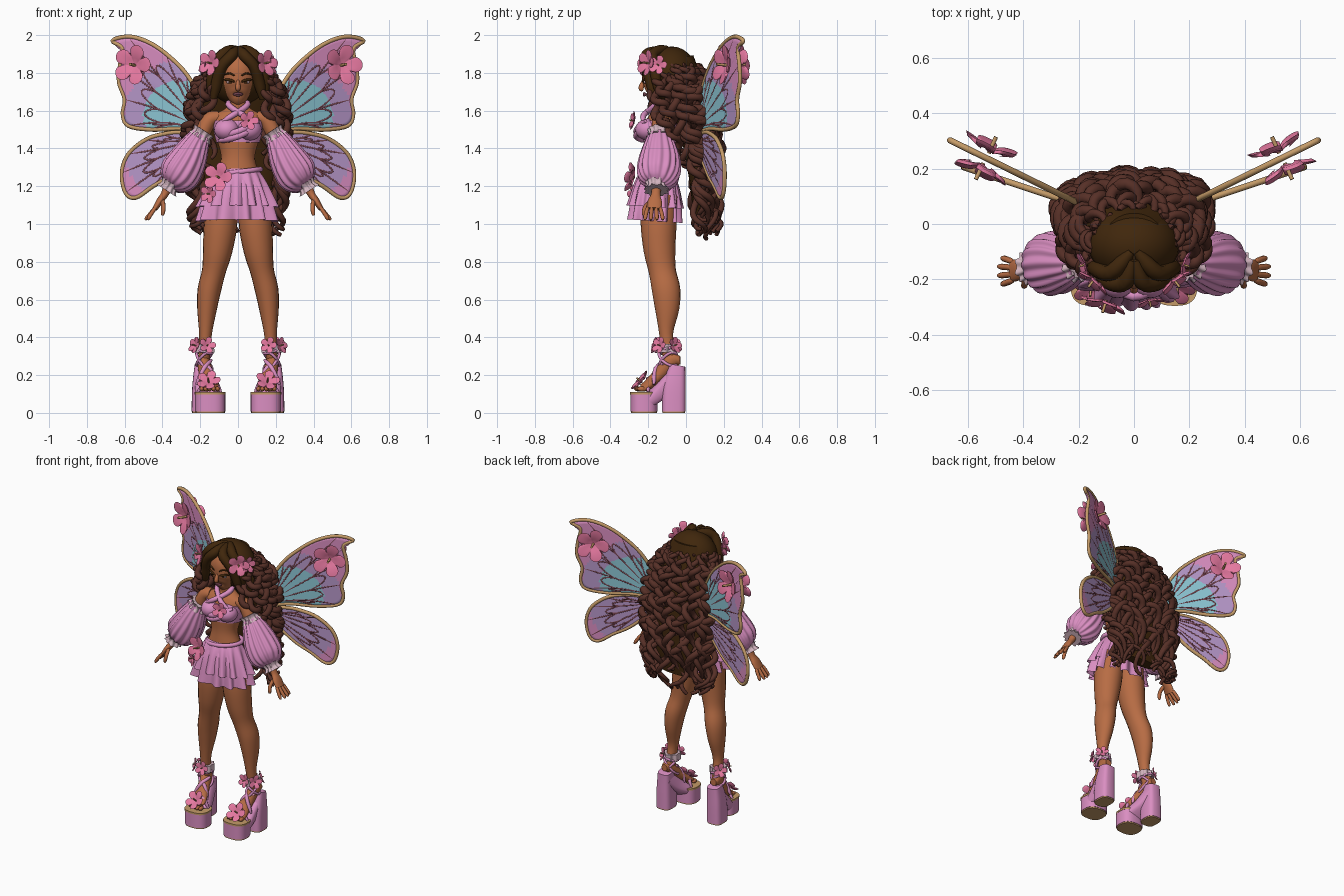
import bpy, bmesh, math, random
from math import sin, cos, pi, tau
from mathutils import Vector

random.seed(4)
if "Cube" in bpy.data.objects:
    bpy.data.objects.remove(bpy.data.objects["Cube"])

def material(name, code):
    rgb = [(int(code[i:i + 2], 16) / 255) ** 2.2 for i in (0, 2, 4)]
    m = bpy.data.materials.new(name)
    m.use_nodes = True
    m.diffuse_color = (*rgb, 1)
    m.node_tree.nodes["Principled BSDF"].inputs["Base Color"].default_value = (*rgb, 1)
    return m

SKIN, DARK, CURL = material("warm_skin", "B66C46"), material("dark_hair", "422B14"), material("curl_brown", "57332B")
PINK, BLOOM, PALE = material("cloth_pink", "D98DC0"), material("flower_pink", "E5789F"), material("frill_pale", "D3B4BF")
LILAC, AQUA = material("wing_lilac", "B596C8"), material("wing_aqua", "8CC6D4")
TAN, PLUM = material("rim_tan", "C49A68"), material("vein_plum", "74454F")

def smooth(pts, k=4, closed=False):
    """Catmull-Rom interpolation of equal length tuples."""
    n, out = len(pts), []
    for i in range(n if closed else n - 1):
        quad = [pts[j % n] if closed else pts[min(max(j, 0), n - 1)] for j in range(i - 1, i + 3)]
        for t in [q / k for q in range(k)]:
            out.append(tuple(b + .5 * t * (c - a + t * (2*a - 5*b + 4*c - d + t * (3*b - a - 3*c + d)))
                             for a, b, c, d in zip(*quad)))
    return out if closed else out + [tuple(pts[-1])]

def add(name, data, mats):
    ob = bpy.data.objects.new(name, data)
    bpy.context.collection.objects.link(ob)
    for m in mats:
        data.materials.append(m)
    bpy.ops.object.select_all(action='DESELECT')
    bpy.context.view_layer.objects.active = ob
    ob.select_set(True)
    return ob

def finish(bm, name, *mats):
    bmesh.ops.recalc_face_normals(bm, faces=bm.faces[:])
    me = bpy.data.meshes.new(name)
    bm.to_mesh(me)
    bm.free()
    ob = add(name, me, mats)
    bpy.ops.object.shade_smooth_by_angle(angle=math.radians(60))
    return ob

def bridge(bm, rows):
    """Faces between successive closed loops of points."""
    loops = [[bm.verts.new(p) for p in row] for row in rows]
    for a, b in zip(loops, loops[1:]):
        for j in range(len(a)):
            bm.faces.new((a[j], a[j - 1], b[j - 1], b[j]))
    return loops

def sweep(name, rings, mat, s=1, n=20, flutes=0, amp=(0, 0), cap=True, k=4, square=1):
    """Loft of ellipses (x, y, z, rx, ry) across their path, optionally pleated."""
    rs, rows, bm = smooth(rings, k), [], bmesh.new()
    for i, (x, y, z, rx, ry) in enumerate(rs):
        t = (Vector(rs[min(i + 1, len(rs) - 1)][:3]) - Vector(rs[max(i - 1, 0)][:3])).normalized()
        u = Vector((0, 1, 0)).cross(t).normalized()
        row, f = [], i / (len(rs) - 1)
        for a in [tau * j / n for j in range(n)]:
            w = 1 + (amp[0] + (amp[1] - amp[0]) * f) * cos(flutes * a + sin(3 * a))
            c, d = [math.copysign(abs(e) ** square, e) for e in (cos(a), sin(a))]
            p = Vector((x, y, z)) + w * (u * rx * c + t.cross(u) * ry * d)
            row.append((p.x * s, p.y, p.z))
        rows.append(row)
    loops = bridge(bm, rows)
    if cap:
        bm.faces.new(loops[0])
        bm.faces.new(loops[-1])
    return finish(bm, name, mat)

def tubes(name, paths, radius, mat, closed=False, taper=.5, k=4, s=1):
    """Round cords along several paths, thinner at the ends."""
    cu = bpy.data.curves.new(name, 'CURVE')
    cu.dimensions, cu.bevel_depth, cu.bevel_resolution, cu.use_fill_caps = '3D', radius, 2, True
    for path in paths:
        pts = smooth([tuple(p) for p in path], k, closed) if k > 1 else path
        sp = cu.splines.new('POLY')
        sp.points.add(len(pts) - 1)
        sp.use_cyclic_u = closed
        for i, (p, q) in enumerate(zip(sp.points, pts)):
            f = i / (len(pts) - 1)
            p.co = (q[0] * s, q[1], q[2], 1)
            p.radius = 1 if closed else taper + (1 - taper) * min(1, 5 * f, 5 * (1 - f))
    add(name, cu, [mat])
    bpy.ops.object.convert(target='MESH')
    bpy.ops.object.shade_smooth()

def ball(name, loc, scale, mat):
    bm = bmesh.new()
    bmesh.ops.create_uvsphere(bm, u_segments=24, v_segments=14, radius=1)
    for v in bm.verts:
        v.co = Vector([c * r + l for c, r, l in zip(v.co, scale, loc)])
    finish(bm, name, mat)

def flower(name, loc, normal, r, s=1):
    """Five broad cupped petals with a stamen."""
    bm, rows = bmesh.new(), []
    loc, normal = Vector((loc[0] * s, *loc[1:])), Vector((normal[0] * s, *normal[1:])).normalized()
    q = normal.to_track_quat('Z', 'Y')
    for f in (.05, .35, .6, .85, 1, .9, .5):
        row, under = [], .12 * (len(rows) > 4)
        for a in [tau * j / 60 for j in range(60)]:
            petal = abs(cos(2.5 * a)) ** .5
            d = r * f * (1 - .5 * f * (1 - petal))
            row.append(loc + q @ Vector((d * cos(a), d * sin(a), r * (.5 * f * (1 - .6 * f) + .18 * f * petal - under))))
        rows.append(row)
    bm.faces.new(bridge(bm, rows)[0])
    finish(bm, name, BLOOM)
    tubes(name + "_stamen", [[loc, loc + normal * r * .6]], r * .07, TAN, k=1, taper=1)

# Torso, neck and head
sweep("torso", [(0, -.14, 1.1, .15, .1), (0, -.14, 1.2, .145, .095), (0, -.145, 1.29, .105, .077), (0, -.145, 1.36, .09, .07),
                (0, -.14, 1.44, .11, .08), (0, -.135, 1.52, .13, .085), (0, -.13, 1.57, .135, .065),
                (0, -.125, 1.61, .07, .045), (0, -.13, 1.65, .042, .042), (0, -.13, 1.74, .042, .045)], SKIN)
sweep("face", [(0, -.185, 1.652, .018, .025), (0, -.165, 1.67, .05, .058), (0, -.145, 1.71, .08, .085),
               (0, -.135, 1.76, .094, .098), (0, -.13, 1.82, .095, .1), (0, -.12, 1.88, .07, .08)], SKIN, n=28)
sweep("nose", [(0, -.222, 1.765, .008, .008), (0, -.237, 1.72, .014, .015), (0, -.226, 1.712, .009, .008)], SKIN, n=12)
tubes("lips", [[(-.025, -.209, 1.687), (0, -.222, z), (.025, -.209, 1.687)] for z in (1.691, 1.682)], .007, PLUM)
for s, side in ((1, "left"), (-1, "right")):
    ball(side + "_eye", (s * .042, -.214, 1.751), (.02, .01, .008), PALE)
    ball(side + "_iris", (s * .041, -.221, 1.751), (.009, .006, .008), DARK)
    tubes(side + "_lashes", [[(.018, -.227, 1.753), (.042, -.225, 1.762), (.074, -.202, 1.764)]], .007, DARK, s=s)
    tubes(side + "_brow", [[(.018, -.231, 1.785), (.045, -.224, 1.798), (.076, -.2, 1.79)]], .005, DARK, s=s)

# Wrapped top with crossed halter bands
sweep("bandeau", [(0, -.14, 1.43, .114, .085), (0, -.138, 1.48, .127, .09), (0, -.135, 1.545, .137, .085)], PINK, n=40)
tubes("sash", [[(-.1, -.2, 1.45 + d), (0, -.262, 1.475 + d), (.11, -.215, 1.53 + d)] for d in (-.01, .015)], .018, PINK)
flower("chest_flower", (.055, -.27, 1.545), (.2, -1, .2), .052)
for s, side in ((1, "left"), (-1, "right")):
    ball(side + "_cup", (s * .06, -.2, 1.5), (.066, .068, .058), PINK)
    tubes(side + "_halter", [[(.085, -.225, 1.54), (.03, -.225, 1.575), (-.02, -.19, 1.605), (-.052, -.15, 1.635),
                              (-.03, -.085, 1.65)]], .016, PINK, s=s)

# Pleated two tier skirt
sweep("skirt_lower", [(0, -.145, 1.25, .13, .098), (0, -.155, 1.16, .168, .122), (0, -.165, 1.015, .2, .132)], PINK,
      n=120, flutes=11, amp=(0, .14), cap=False)
sweep("skirt_upper", [(0, -.145, 1.28, .115, .085), (0, -.155, 1.21, .155, .113), (0, -.163, 1.09, .205, .138)], PINK,
      n=120, flutes=13, amp=(0, .11), cap=False)
tubes("waistband", [[(.12 * cos(a), -.145 + .09 * sin(a), 1.275 + .015 * cos(a)) for a in [tau * i / 16 for i in range(16)]]],
      .014, PINK, closed=True)
flower("hip_flower", (-.1, -.275, 1.245), (-.3, -1, .2), .08)
flower("hip_bud", (-.15, -.27, 1.16), (-.6, -1, 0), .05)

for s, side in ((1, "left"), (-1, "right")):
    # Legs and feet
    sweep(side + "_leg", [(.08, -.14, 1.15, .075, .095), (.092, -.145, 1, .088, .095), (.108, -.14, .86, .078, .084),
                          (.128, -.125, .75, .063, .072), (.152, -.105, .65, .062, .075), (.164, -.1, .55, .052, .064),
                          (.172, -.105, .42, .034, .037), (.177, -.09, .32, .031, .038), (.182, -.07, .25, .03, .036)], SKIN, s)
    sweep(side + "_foot", [(.186, -.03, .28, .022, .022), (.182, -.08, .27, .034, .045), (.168, -.14, .205, .04, .035),
                           (.155, -.2, .15, .052, .026), (.15, -.235, .132, .05, .016)], SKIN, s)
    for i in range(5):
        ball(side + "_toe", (s * (.108 + .021 * i), -.253 + .006 * abs(i - 1), .127), (.012, .022, .013), SKIN)
    # Platform shoes with straps and flowers
    for part, z0, z1, r, mat in (("platform", .008, .1, .08, PINK), ("outsole", 0, .01, .077, TAN), ("insole", .098, .11, .082, TAN)):
        sweep(f"{side}_{part}", [(.147, -.222, z, r, r - .008) for z in (z0, z1)], mat, s, n=32, k=1, square=.75)
    sweep(side + "_heel", [(.193, -.065, .008, .053, .063), (.192, -.062, .14, .05, .06), (.187, -.045, .25, .043, .042)],
          PINK, s, n=24, square=.6)
    sweep(side + "_heel_tip", [(.193, -.065, z, .05, .06) for z in (0, .01)], TAN, s, k=1, square=.6)
    sweep(side + "_arch", [(.155, -.19, .075, .07, .035), (.172, -.12, .13, .055, .045), (.187, -.045, .205, .043, .045)],
          PINK, s, square=.6)
    tubes(side + "_ankle_straps", [[(.178 + .041 * cos(a), -.095 + .048 * sin(a), z + t * sin(a + 1))
                                    for a in [tau * i / 10 for i in range(10)]]
                                   for z, t in ((.27, .05), (.29, -.04), (.33, .015))], .008, PINK, closed=True, s=s)
    tubes(side + "_foot_straps", [[(.09, -.19, .11), (.14, -.2, .18), (.215, -.2, .11)],
                                  [(.12, -.16, .15), (.15, -.15, .235), (.21, -.12, .26)],
                                  [(.22, -.17, .15), (.18, -.16, .235), (.14, -.1, .28)]], .012, PINK, s=s)
    sweep(side + "_anklet", [(.176, -.1, z, .05, .053) for z in (.32, .345, .365)], PALE, s, n=60, flutes=9, amp=(.12, .08))
    for dx, dy in ((.045, -.035), (-.012, -.055), (.035, .035)):
        flower(side + "_ankle_flower", (.176 + dx, -.1 + dy, .355), (dx, dy, .015), .045, s)
    flower(side + "_toe_flower", (.155, -.232, .16), (.1, -.75, .65), .065, s)

    # Arms, puffed sleeves and hands
    sweep(side + "_arm", [(.1, -.135, 1.565, .035, .04), (.15, -.135, 1.55, .042, .045), (.19, -.14, 1.48, .04, .042),
                          (.27, -.14, 1.33, .034, .035), (.36, -.155, 1.21, .027, .027), (.39, -.16, 1.155, .02, .025),
                          (.415, -.165, 1.12, .018, .038), (.44, -.17, 1.08, .014, .04)], SKIN, s)
    sweep(side + "_sleeve", [(.195, -.14, 1.475, .05, .055), (.225, -.14, 1.42, .073, .082), (.265, -.14, 1.34, .097, .107),
                             (.31, -.145, 1.265, .105, .11), (.345, -.15, 1.22, .08, .085), (.363, -.155, 1.2, .04, .042)],
          PINK, s, n=112, flutes=16, amp=(.05, .05))
    for part, x, y, z, r in (("upper", .193, -.14, 1.475, .05), ("wrist", .367, -.156, 1.198, .044)):
        sweep(f"{side}_{part}_frill", [(x - .013, y, z + .02, r + .01, r + .014), (x, y, z, r, r + .004),
                                       (x + .013, y, z - .02, r + .014, r + .018)], PALE, s, n=90, flutes=11, amp=(.08, .1))
    tubes(side + "_fingers", [[(.435, -.17 + d, 1.09), (.465 - abs(d) * .2, -.17 + 1.3 * d, 1.055),
                               (.498 - abs(d) * .6, -.17 + 1.5 * d, 1.022)] for d in (-.032, -.011, .011, .032)], .011, SKIN, s=s)
    tubes(side + "_thumb", [[(.4, -.175, 1.13), (.395, -.215, 1.09), (.4, -.225, 1.045)]], .012, SKIN, s=s)

    # Wings: panels coloured by distance from the root, with rims and veins
    upper = [(.17, 1.5), (.19, 1.64), (.27, 1.79), (.38, 1.9), (.48, 1.965), (.58, 1.992), (.665, 1.97), (.61, 1.93),
             (.625, 1.84), (.63, 1.75), (.6, 1.66), (.61, 1.58), (.58, 1.52), (.46, 1.5), (.32, 1.505)]
    lower = [(.16, 1.46), (.3, 1.485), (.4, 1.475), (.49, 1.445), (.58, 1.37), (.615, 1.27), (.595, 1.165),
             (.54, 1.14), (.45, 1.2), (.35, 1.26), (.24, 1.36)]
    for part, outline, mid, slope, hot, bands, ends in (
            ("upper", upper, (.44, 1.72), .49, (.31, 1.57), (.19, .29), (2, 3, 5, 8, 10, 12, 13)),
            ("lower", lower, (.42, 1.34), .33, (.3, 1.42), (0, .31), (2, 3, 4, 5, 6, 8))):
        def place(p):
            return Vector((p[0], .055 + slope * (p[0] - .16), p[1]))
        def blend(a, b, f):
            return tuple(i + (j - i) * f for i, j in zip(a, b))
        def vein(tip, f):
            return place(blend(blend(outline[0], tip, f), mid, .5 * f * (1 - f)))
        edge, bm = smooth(outline, 5, True), bmesh.new()
        rows = [[place(blend(mid, p, f)) for p in edge] for f in (.02, .15, .3, .45, .6, .7, .8, .9, 1)]
        bm.faces.new(bridge(bm, [[(p.x * s, p.y, p.z) for p in row] for row in rows])[0])
        for face in bm.faces:
            c = face.calc_center_median()
            face.material_index = sum(math.hypot(abs(c.x) - hot[0], c.z - hot[1]) > b for b in bands)
        mod = finish(bm, f"{side}_{part}_wing", AQUA, LILAC, PINK).modifiers.new("thickness", 'SOLIDIFY')
        mod.thickness, mod.offset = .01, 0
        tubes(f"{side}_{part}_rim", [rows[-1]], .0115, TAN, closed=True, k=1, s=s)
        tips = [outline[i] for i in ends]
        veins = [[vein(t, f) for f in (.2, .4, .6, .8, .98)] for t in tips]
        cells = [[vein(a, .55), vein(blend(a, b, .2), .7), vein(blend(a, b, .5), .78), vein(blend(a, b, .8), .7), vein(b, .55)]
                 for a, b in zip(tips, tips[1:])]
        tubes(f"{side}_{part}_veins", veins + cells, .0068, PLUM, s=s, taper=.8)
    for name, d in (("front", -1), ("back", 1)):
        flower(f"{side}_wing_flower_{name}", (.535 - .01 * d, .238 + d * .018, 1.84), (-.45 * d, d, .1), .108, s)

    # Face framing waves and hair flowers
    tubes(side + "_fringe", [[(.006, -.13, 1.93), (.03, -.21, 1.895), (.085, -.212, 1.835), (.112, -.185, 1.75), (.13, -.17, 1.66)],
                             [(.01, -.1, 1.93), (.08, -.175, 1.9), (.13, -.165, 1.82), (.15, -.15, 1.7)]], .03, DARK, s=s)
    flower(side + "_hair_flower", (.14, -.195, 1.85), (.6, -.8, .15), .07, s)
    flower(side + "_hair_bud", (.172, -.145, 1.84), (1, -.3, .2), .052, s)

# Hair cap and inner mass
ball("hair_cap", (0, -.075, 1.785), (.165, .135, .155), DARK)
sweep("hair_mass", [(0, -.04, 1.88, .1, .08), (0, -.01, 1.72, .18, .1), (0, .045, 1.5, .2, .08), (0, .075, 1.25, .2, .06),
                    (0, .08, 1.03, .13, .04)], DARK, n=32)

def curl(path, turns, width):
    """Spiral around a smoothed path."""
    pts, phase, way, out = smooth(path, 18), random.uniform(0, tau), random.choice((-1, 1)), []
    for i, p in enumerate(pts):
        f = i / (len(pts) - 1)
        a, r = phase + way * tau * turns * f, width * min(1, .3 + 3 * f)
        out.append((p[0] + r * cos(a), p[1] + r * sin(a), p[2] + .5 * r * sin(a)))
    return out

# Long spiral curls around the back, and locks over the shoulders
shell = ((1.84, .14, -.06, .11), (1.7, .21, -.02, .135), (1.5, .245, .04, .1), (1.25, .235, .075, .075), (.93, .21, .085, .06))
locks = []
for i in range(26):
    a, drop = -.2 + (pi + .4) * i / 25 + random.uniform(-.05, .05), random.uniform(0, .16)
    path = [(rx * cos(a), yc + ry * sin(a), 1.84 - (1.84 - z) * (1 - drop)) for z, rx, yc, ry in shell]
    locks.append(curl(path, random.uniform(4.5, 6.5), random.uniform(.028, .046)))
tubes("back_curls", locks, .0215, CURL, k=1)
for s, side in ((1, "left"), (-1, "right")):
    locks = [curl([(x, y, 1.8), (x + .045, y, 1.7), (x + .08, y + .03, 1.58), (x + .055, y + .06, 1.44), (x + .04, y + .1, 1.3)],
                  4.5, .026) for x, y in ((.13, -.15), (.16, -.12), (.165, -.08), (.17, -.04))]
    locks.append(curl([(.13, -.18, 1.74), (.15, -.17, 1.65), (.165, -.14, 1.57), (.155, -.08, 1.47), (.14, -.03, 1.36)], 3, .022))
    tubes(side + "_shoulder_curls", locks, .02, CURL, k=1, s=s)
